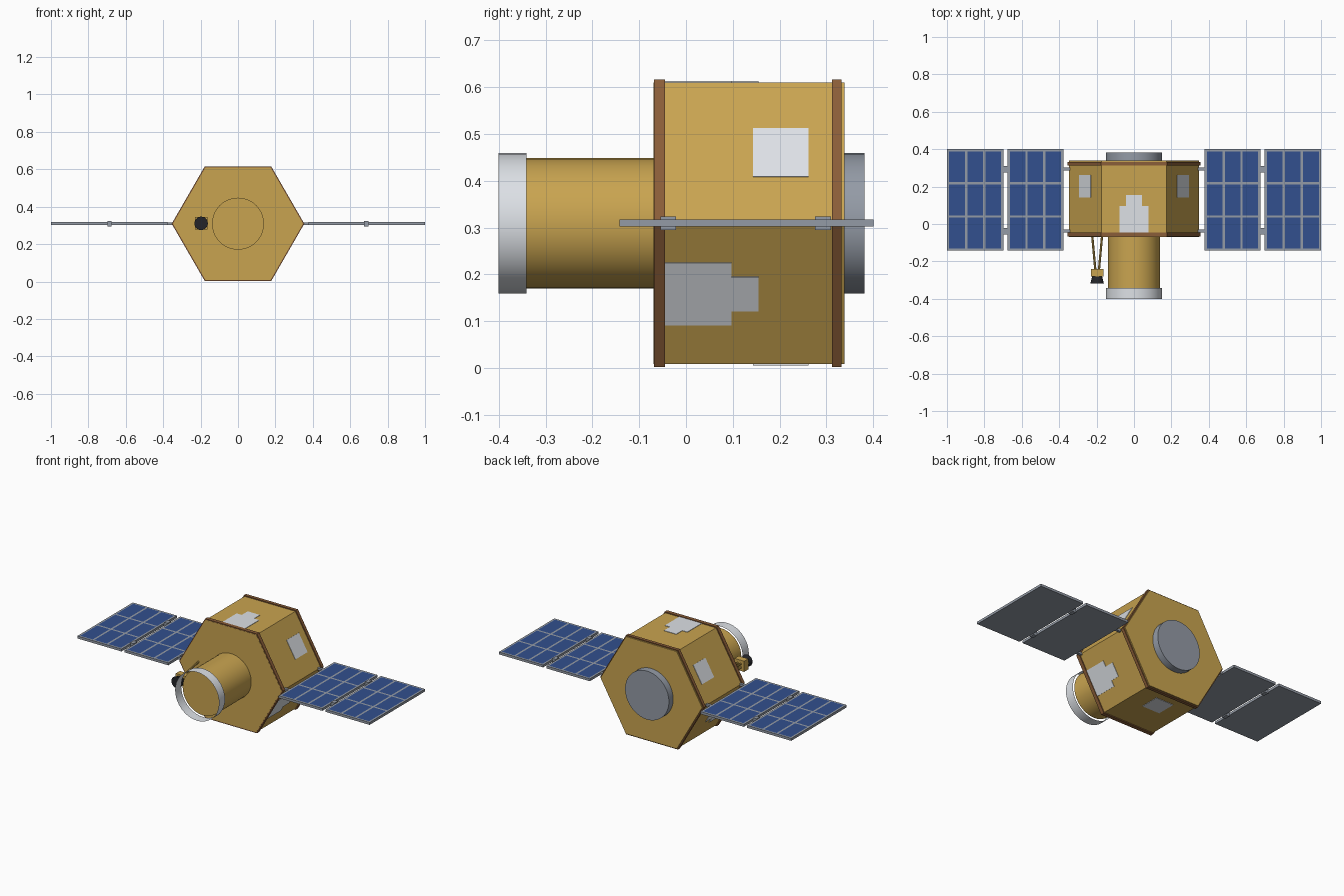
import bpy, bmesh, math
from mathutils import Matrix, Vector

if "Cube" in bpy.data.objects:
    bpy.data.objects.remove(bpy.data.objects["Cube"])

CZ = 0.309                    # height of the main axis
AXIS = Vector((0, 0, CZ))


def material(name, *rgb):
    """Flat colour from sRGB bytes, stored linear."""
    col = [((c / 255 + 0.055) / 1.055) ** 2.4 for c in rgb] + [1]
    m = bpy.data.materials.new(name)
    m.use_nodes = True
    m.diffuse_color = col
    m.node_tree.nodes["Principled BSDF"].inputs["Base Color"].default_value = col
    return m


GOLD = material("gold foil", 201, 164, 80)
BROWN = material("brown trim", 138, 93, 56)
WHITE = material("pale metal", 221, 225, 230)
STEEL = material("steel grey", 148, 155, 166)
BLUE = material("solar blue", 50, 80, 142)
BLACK = material("black", 35, 36, 40)


def finish(name, bm, *mats, smooth=False):
    me = bpy.data.meshes.new(name)
    bm.to_mesh(me)
    bm.free()
    for m in mats:
        me.materials.append(m)
    ob = bpy.data.objects.new(name, me)
    bpy.context.collection.objects.link(ob)
    if smooth:
        bpy.ops.object.select_all(action='DESELECT')
        ob.select_set(True)
        bpy.context.view_layer.objects.active = ob
        bpy.ops.object.shade_smooth_by_angle(angle=math.radians(35))


def add_box(bm, lo, hi, matrix=Matrix()):
    lo, hi = Vector(lo), Vector(hi)
    scale = Matrix.Diagonal((*(hi - lo), 1))
    bmesh.ops.create_cube(bm, size=1, matrix=matrix @ Matrix.Translation((lo + hi) / 2) @ scale)


def prism(name, radius, y0, y1, mat, sides=40, front_radius=None, centre=AXIS, caps=True):
    """Cylinder, cone or hexagonal prism along y."""
    bm = bmesh.new()
    place = (Matrix.Translation(centre + Vector((0, (y0 + y1) / 2, 0)))
             @ Matrix.Rotation(math.pi / 2, 4, 'X') @ Matrix.Rotation(math.pi / 2, 4, 'Z'))
    bmesh.ops.create_cone(bm, cap_ends=caps, segments=sides, radius1=radius,
                          radius2=front_radius or radius, depth=y1 - y0, matrix=place)
    finish(name, bm, mat, smooth=sides > 8)


def stripes(start, end, border, count):
    """Edges of evenly spaced cells with a border round each."""
    pitch = (end - start - border) / count
    edges = []
    for i in range(count):
        edges += [start + i * pitch, start + i * pitch + border]
    return edges + [end - border, end]


# Hexagonal body with trim rings near each end
prism("body", 0.3475, -0.069, 0.339, GOLD, 6)
prism("front_trim", 0.3545, -0.068, -0.045, BROWN, 6)
prism("back_trim", 0.3545, 0.312, 0.332, BROWN, 6)

# Front barrel with thin open collar, and rear adapter disc
prism("barrel", 0.139, -0.342, -0.068, GOLD)
prism("barrel_collar", 0.15, -0.4, -0.341, WHITE, caps=False)
prism("rear_adapter", 0.15, 0.336, 0.381, STEEL)

# Radiator plates: stepped and square ones alternate round the six sides
for i in range(6):
    turn = Matrix.Translation(AXIS) @ Matrix.Rotation(i * math.pi / 3, 4, 'Y')
    bm = bmesh.new()
    z0, z1 = 0.299, 0.3035
    if i % 2 == 0:
        add_box(bm, (-0.077, -0.045, z0), (0.077, 0.097, z1), turn)
        add_box(bm, (-0.042, 0.097, z0), (0.042, 0.155, z1), turn)
        finish(f"stepped_radiator_{i // 2 + 1}", bm, WHITE)
    else:
        add_box(bm, (-0.06, 0.143, z0), (0.06, 0.262, z1), turn)
        finish(f"square_radiator_{i // 2 + 1}", bm, WHITE)

# Solar wings
for side, sx in (("left", 1), ("right", -1)):
    flip = Matrix.Diagonal((sx, 1, 1, 1))
    for part, x0, x1 in (("inner", 0.378, 0.676), ("outer", 0.698, 1.0)):
        # Flush grid of cells, then thickened downwards
        xs = stripes(x0, x1, 0.012, 3)
        ys = stripes(-0.142, 0.4, 0.012, 3)
        bm = bmesh.new()
        grid = [[bm.verts.new((sx * x, y, 0.317)) for y in ys] for x in xs]
        top = []
        for i in range(len(xs) - 1):
            for j in range(len(ys) - 1):
                f = bm.faces.new((grid[i][j], grid[i + 1][j], grid[i + 1][j + 1], grid[i][j + 1]))
                f.material_index = i % 2 * (j % 2)
                top.append(f)
        base = bmesh.ops.extrude_face_region(bm, geom=top, use_keep_orig=True)["geom"]
        for item in base:
            if isinstance(item, bmesh.types.BMVert):
                item.co.z = 0.302
        bmesh.ops.recalc_face_normals(bm, faces=bm.faces)
        for f in bm.faces:
            if f.normal.z < 0.5:
                f.material_index = 0
        finish(f"{side}_{part}_panel", bm, STEEL, BLUE)
    # Hinges between panels and arms to the body
    bm = bmesh.new()
    for y in (-0.038, 0.293):
        add_box(bm, (0.675, y - 0.017, 0.295), (0.699, y + 0.017, 0.323), flip)
        add_box(bm, (0.32, y - 0.008, 0.302), (0.38, y + 0.008, 0.316), flip)
    bmesh.ops.recalc_face_normals(bm, faces=bm.faces)
    finish(f"{side}_hinges_and_arms", bm, STEEL)

# Small sensor on splayed struts
SENSOR = Vector((-0.197, 0, 0.311))
bm = bmesh.new()
for sx in (-1, 1):
    for sz in (-1, 1):
        a = SENSOR + Vector((sx * 0.026, -0.066, sz * 0.026))
        b = SENSOR + Vector((sx * 0.01, -0.242, sz * 0.01))
        rot = (b - a).to_track_quat('Z', 'Y').to_matrix().to_4x4()
        bmesh.ops.create_cone(bm, cap_ends=True, segments=8, radius1=0.006, radius2=0.006,
                              depth=(b - a).length, matrix=Matrix.Translation((a + b) / 2) @ rot)
finish("sensor_struts", bm, GOLD)
bm = bmesh.new()
add_box(bm, SENSOR + Vector((-0.033, -0.28, -0.033)), SENSOR + Vector((0.033, -0.24, 0.033)))
finish("sensor_box", bm, GOLD)
prism("sensor_horn", 0.026, -0.318, -0.278, BLACK, 24, 0.036, SENSOR)
